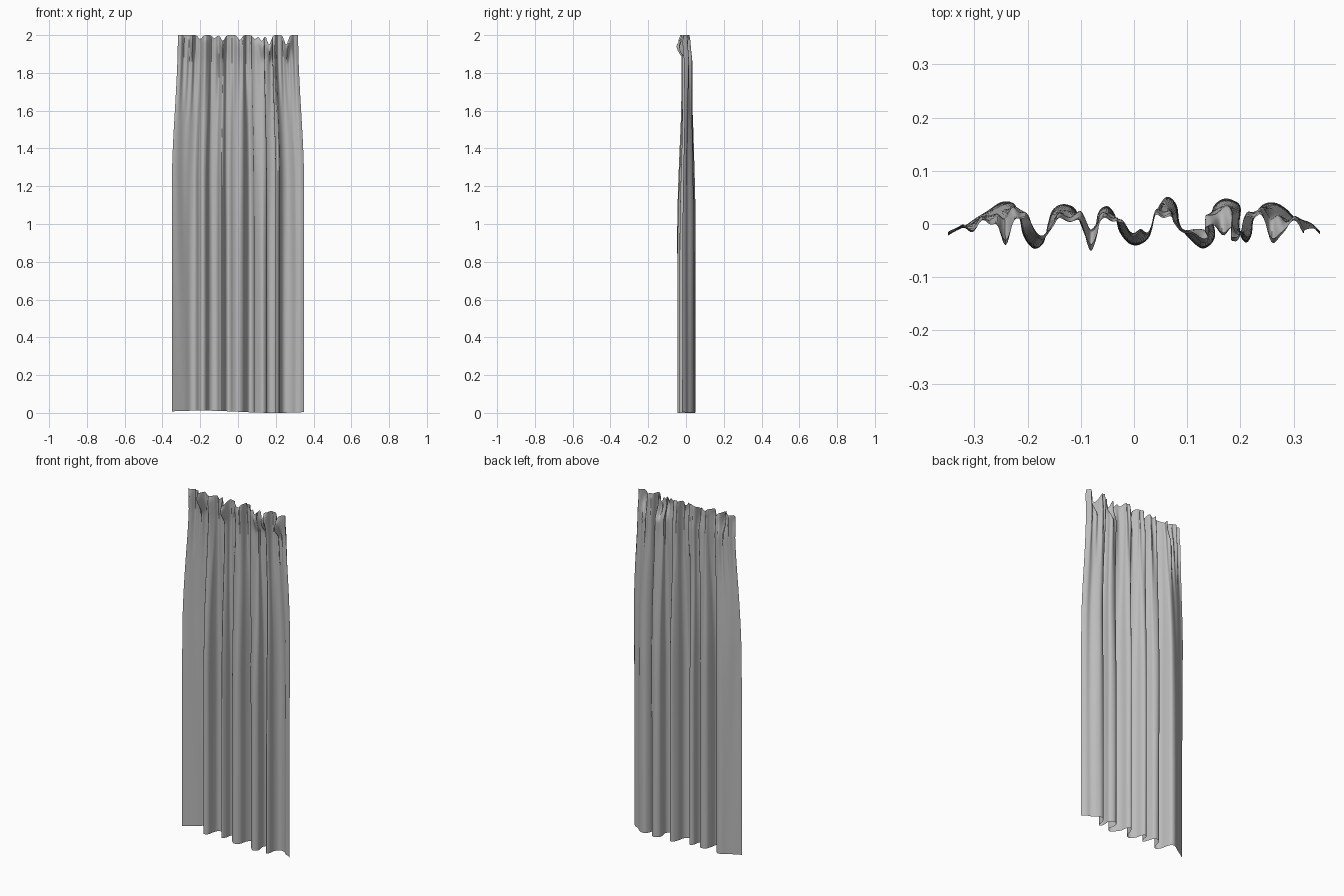
import bpy
import bmesh
import math
from mathutils import Vector

default = bpy.data.objects.get("Cube")
if default:
    bpy.data.objects.remove(default, do_unlink=True)

# Hem outline seen from above, in thousandths: x, y
HEM = [(-350, -22), (-313, 0), (-280, 20), (-250, 41), (-226, 38), (-215, 10),
       (-208, -22), (-190, -45), (-170, -34), (-162, 0), (-153, 25), (-133, 36),
       (-111, 29), (-100, 0), (-86, -30), (-72, -10), (-66, 22), (-50, 33),
       (-36, 18), (-28, -12), (-10, -36), (10, -39), (30, -20), (40, 20),
       (60, 49), (80, 35), (86, 0), (103, -25), (130, -46), (152, -25),
       (146, 18), (155, 39), (175, 48), (199, 34), (198, 0), (200, -22),
       (211, -35), (221, -20), (225, 10), (240, 35), (261, 40), (285, 28),
       (305, 10), (330, 0), (350, -20)]
# Heading pinches: x, forward push
PINCHES = [(-.24, .045), (-.085, .035), (.13, .02), (.17, .05), (.265, .045)]
# Sagging spots along the top edge: x, drop
SAGS = [(-.2, .02), (-.125, .015), (-.08, .03), (.01, .025), (.09, .02),
        (.125, .03), (.165, .05), (.255, .05)]
STEPS = 6
ROWS = 56


def smooth(a, b, t):
    t = min(max((t - a) / (b - a), 0), 1)
    return t * t * (3 - 2 * t)


def bump(x, centre, width):
    return math.exp(-((x - centre) / width) ** 2)


def spline(points):
    """Catmull-Rom curve through the points."""
    pts = [Vector(p) / 1000 for p in points]
    pts = [pts[0] * 2 - pts[1]] + pts + [pts[-1] * 2 - pts[-2]]
    out = []
    for a, b, c, d in zip(pts, pts[1:], pts[2:], pts[3:]):
        for i in range(STEPS):
            t = i / STEPS
            out.append(b + (c - a) * t / 2 + (a * 2 - b * 5 + c * 4 - d) * t * t / 2
                       + (b * 3 - a - c * 3 + d) * t ** 3 / 2)
    return out + [pts[-2]]


def drape(p, v):
    """Position of a hem point carried up to height fraction v."""
    gather = smooth(.45, .97, v)
    heading = smooth(.93, .985, v)
    # folds tighten and drift slightly towards the gathered heading
    x = p.x * (1 - .09 * smooth(.6, 1, v))
    x += .005 * math.sin(p.x * 37 + 1) * gather * (1 - abs(p.x) / .35)
    y = p.y * (1 - .55 * gather) + .006 * gather * (1 - heading)
    y += .004 * math.sin(p.x * 90 + v * 4) * v
    # fine creases fading down from the heading
    y += .007 * math.sin(p.x * 150 + 2 * math.sin(p.x * 23)) * smooth(.75, .97, v)
    for cx, push in PINCHES:
        y -= push * bump(x, cx, .016) * heading
    y *= 1 - .25 * smooth(.985, 1, v)
    top = 2 - sum(drop * bump(x, cx, .014) for cx, drop in SAGS)
    low = .006 - .006 * math.sin(p.x * 8)
    z = low + (2 - low) * v + (top - 2) * smooth(.9, 1, v)
    return x, y, z


# Curtain cloth
outline = spline(HEM)
bm = bmesh.new()
rows = []
for j in range(ROWS + 1):
    v = 1 - (1 - j / ROWS) ** 1.6     # rows crowd towards the heading
    rows.append([bm.verts.new(drape(p, v)) for p in outline])
for low, high in zip(rows, rows[1:]):
    for i in range(len(outline) - 1):
        bm.faces.new((low[i], low[i + 1], high[i + 1], high[i]))
mesh = bpy.data.meshes.new("curtain")
bm.to_mesh(mesh)
bm.free()
curtain = bpy.data.objects.new("curtain", mesh)
bpy.context.collection.objects.link(curtain)

# Plain grey cloth
GREY = (.5, .5, .5, 1)
cloth = bpy.data.materials.new("grey cloth")
cloth.use_nodes = True
cloth.diffuse_color = GREY
cloth.node_tree.nodes["Principled BSDF"].inputs["Base Color"].default_value = GREY
mesh.materials.append(cloth)

bpy.context.view_layer.objects.active = curtain
curtain.select_set(True)
bpy.ops.object.shade_smooth_by_angle(angle=math.radians(60))
